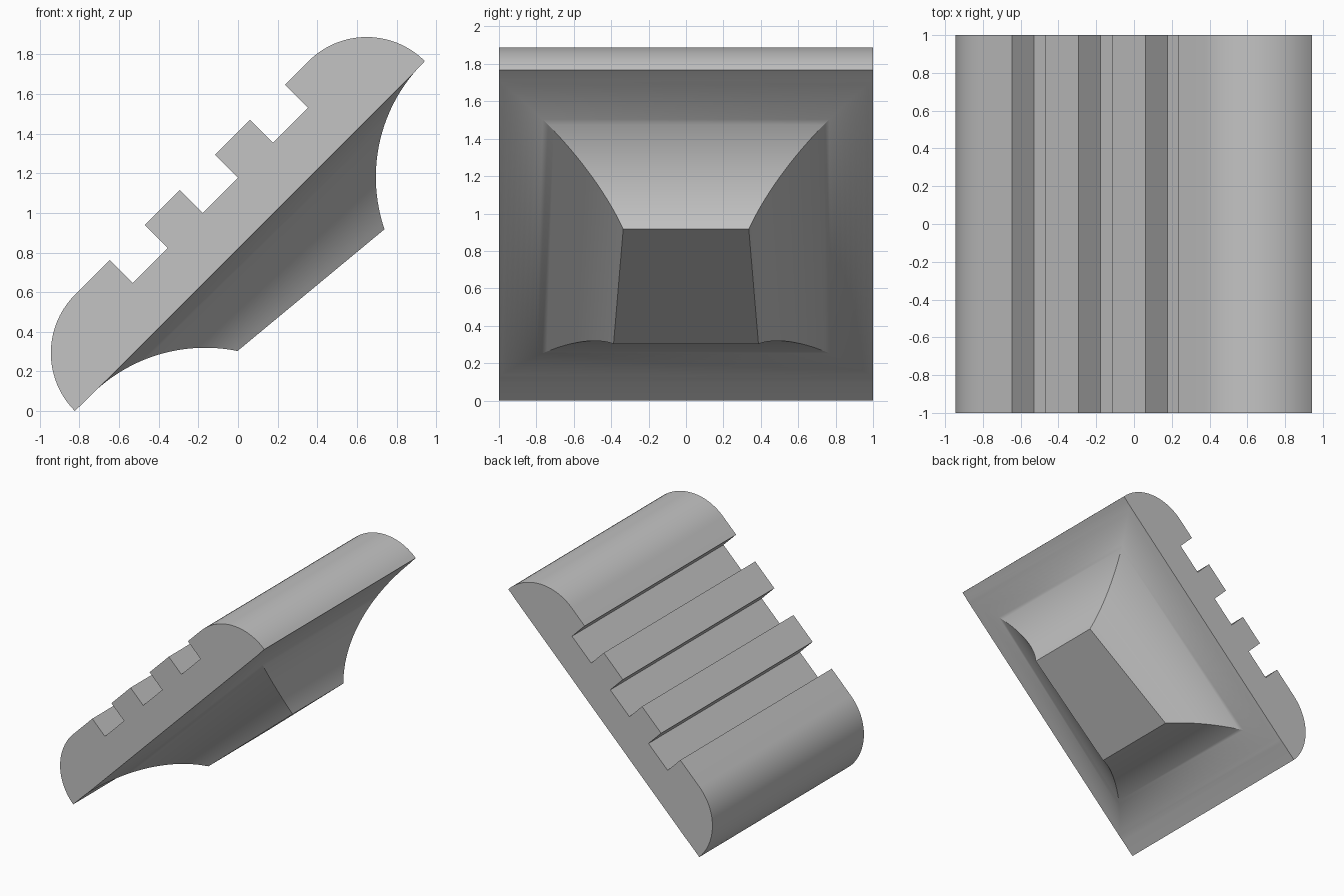
import bpy, bmesh, math

cube = bpy.data.objects.get("Cube")
if cube:
    bpy.data.objects.remove(cube, do_unlink=True)

HALF_LEN, HALF_WIDTH = 1.249, 1.0
CENTRE_X, CENTRE_Z = 0.06, 0.883
THICK, GROOVE_FLOOR = 0.415, 0.25
FILLET = 0.816

grey = bpy.data.materials.new("plain_grey")
grey.use_nodes = True
colour = (0.55, 0.55, 0.55, 1)
grey.diffuse_color = colour
grey.node_tree.nodes["Principled BSDF"].inputs["Base Color"].default_value = colour


def place(u, y, h):
    """Slanted frame: u runs up the slope, h rises out of the ribbed side."""
    s = math.sqrt(0.5)
    return (CENTRE_X + (u - h) * s, y, CENTRE_Z + (u + h) * s)


def finish(name, bm):
    bmesh.ops.recalc_face_normals(bm, faces=bm.faces)
    mesh = bpy.data.meshes.new(name)
    bm.to_mesh(mesh)
    bm.free()
    mesh.materials.append(grey)
    obj = bpy.data.objects.new(name, mesh)
    bpy.context.collection.objects.link(obj)
    bpy.ops.object.select_all(action="DESELECT")
    obj.select_set(True)
    bpy.context.view_layer.objects.active = obj
    bpy.ops.object.shade_smooth_by_angle(angle=math.radians(30))
    return obj


# Ribbed block: rounded ends and three square grooves, extruded across y
steps = 20
arc = [(THICK * math.cos(a), THICK * math.sin(a))
       for a in (math.pi / 2 * i / steps for i in range(steps + 1))]
end = HALF_LEN - THICK
profile = [(-end - c, s) for c, s in arc]
for start in (-0.585, -0.085, 0.415):
    stop = start + 0.25
    profile += [(start, THICK), (start, GROOVE_FLOOR),
                (stop, GROOVE_FLOOR), (stop, THICK)]
profile += [(end + c, s) for c, s in reversed(arc)]

bm = bmesh.new()
face = bm.faces.new([bm.verts.new(place(u, -HALF_WIDTH, h)) for u, h in profile])
extruded = bmesh.ops.extrude_face_region(bm, geom=[face], use_keep_orig=True)
moved = [v for v in extruded["geom"] if isinstance(v, bmesh.types.BMVert)]
bmesh.ops.translate(bm, verts=moved, vec=(0, 2 * HALF_WIDTH, 0))
finish("ribbed_block", bm)


# Flared foot: rectangular rings following concave fillets to a small flat end
def inset(offset, depth):
    return max(0, offset + math.sqrt(2 * FILLET * depth - depth ** 2))


bm = bmesh.new()
rings = []
count = 28
for i in range(count + 1):
    s = (i / count) ** 2
    high, low = 0.456 * s, 0.366 * s
    top = HALF_LEN - (inset(0.012, high) if i else 0)
    bottom = -HALF_LEN + (inset(0.114, low) if i else 0)
    y_top = HALF_WIDTH - inset(-0.068, high)
    y_bottom = HALF_WIDTH - inset(-0.068, low)
    corners = [(bottom, -y_bottom, -low), (top, -y_top, -high),
               (top, y_top, -high), (bottom, y_bottom, -low)]
    rings.append([bm.verts.new(place(*c)) for c in corners])
for a, b in zip(rings, rings[1:]):
    for k in range(4):
        n = (k + 1) % 4
        bm.faces.new((a[k], a[n], b[n], b[k]))
bm.faces.new(rings[-1])
finish("flared_foot", bm)
